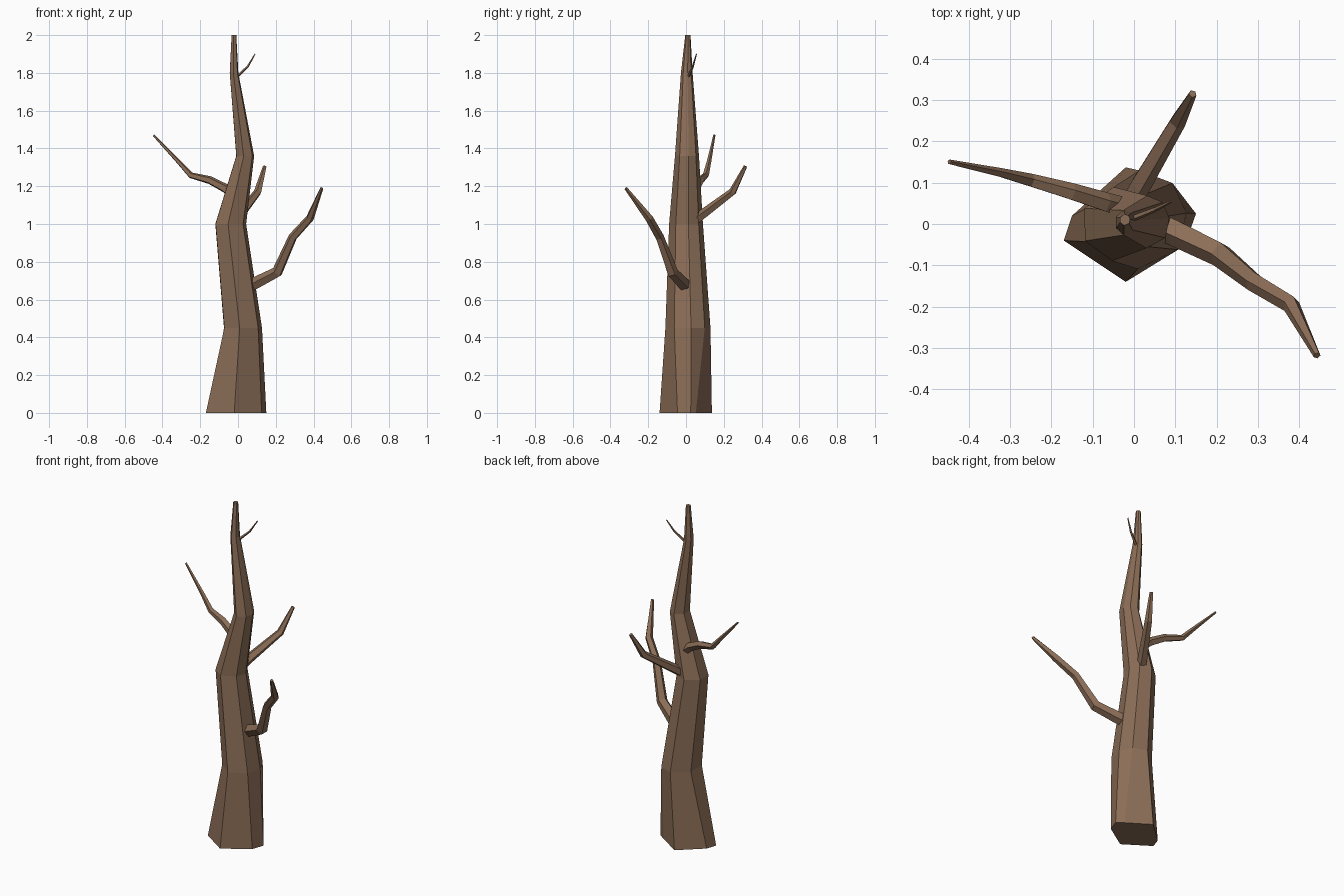
import bpy, bmesh
from math import cos, sin, pi, radians
from mathutils import Vector

if "Cube" in bpy.data.objects:
    bpy.data.objects.remove(bpy.data.objects["Cube"])

bark = bpy.data.materials.new("bark")
bark.diffuse_color = (0.26, 0.155, 0.095, 1)
bark.use_nodes = True
bark.node_tree.nodes["Principled BSDF"].inputs["Base Color"].default_value = bark.diffuse_color


def skin_rings(name, rings):
    """Bridge equal-length rings of points and cap both ends, flat shaded."""
    bm = bmesh.new()
    loops = [[bm.verts.new(p) for p in ring] for ring in rings]
    n = len(loops[0])
    for a, b in zip(loops, loops[1:]):
        for i in range(n):
            j = (i + 1) % n
            bm.faces.new((a[i], a[j], b[j], b[i]))
    bm.faces.new(loops[0][::-1])
    bm.faces.new(loops[-1])
    bmesh.ops.recalc_face_normals(bm, faces=bm.faces)
    me = bpy.data.meshes.new(name)
    bm.to_mesh(me)
    bm.free()
    me.materials.append(bark)
    ob = bpy.data.objects.new(name, me)
    bpy.context.collection.objects.link(ob)
    return ob


def branch(name, path, sides=5):
    """Tapered low-poly tube; path entries are x, y, z, radius."""
    pts = [Vector(p[:3]) for p in path]
    rings = []
    for i, p in enumerate(pts):
        d = Vector()
        if i > 0:
            d += (p - pts[i - 1]).normalized()
        if i < len(pts) - 1:
            d += (pts[i + 1] - p).normalized()
        d.normalize()
        # steady sideways axis keeps the tube from twisting
        u = d.cross(Vector((0, 0, 1))).normalized()
        v = u.cross(d)
        r = path[i][3]
        rings.append([p + r * (u * cos(2 * pi * k / sides) + v * sin(2 * pi * k / sides))
                      for k in range(sides)])
    return skin_rings(name, rings)


# Trunk: irregular flared foot, then tapering bent seven-sided rings
foot = [(-0.02, -0.14), (0.125, -0.045), (0.15, 0.025), (0.11, 0.052),
        (-0.02, 0.137), (-0.15, 0.02), (-0.17, -0.04)]
angles = [-97, -37, 8, 48, 95, 155, 207]
levels = [  # z, centre x, centre y, radius x, radius y
    (0.45, 0.022, 0.010, 0.106, 0.120),
    (1.00, -0.042, 0.000, 0.086, 0.090),
    (1.36, 0.036, 0.005, 0.050, 0.064),
    (1.80, -0.022, 0.004, 0.024, 0.031),
    (2.00, -0.022, 0.010, 0.013, 0.014),
]
rings = [[(x, y, 0) for x, y in foot]]
for z, cx, cy, rx, ry in levels:
    rings.append([(cx + rx * cos(radians(a)), cy + ry * sin(radians(a)), z) for a in angles])
skin_rings("trunk", rings)

# Branches, each starting inside the trunk
branch("right_branch", [(0.03, 0.01, 0.66, 0.036), (0.10, -0.02, 0.69, 0.034),
                        (0.208, -0.073, 0.745, 0.031), (0.29, -0.14, 0.93, 0.024),
                        (0.38, -0.195, 1.03, 0.022), (0.443, -0.318, 1.19, 0.009)])
branch("left_branch", [(-0.01, 0.035, 1.14, 0.026), (-0.07, 0.052, 1.19, 0.025),
                       (-0.15, 0.077, 1.232, 0.022), (-0.25, 0.105, 1.258, 0.017),
                       (-0.32, 0.123, 1.335, 0.012), (-0.447, 0.150, 1.47, 0.006)])
branch("back_branch", [(-0.01, 0.05, 1.02, 0.028), (0.015, 0.095, 1.055, 0.027),
                       (0.105, 0.247, 1.17, 0.021), (0.142, 0.315, 1.305, 0.010)])
branch("top_twig", [(-0.02, 0.008, 1.765, 0.008), (0.0, 0.015, 1.785, 0.008),
                    (0.052, 0.036, 1.835, 0.006), (0.09, 0.055, 1.90, 0.003)])
